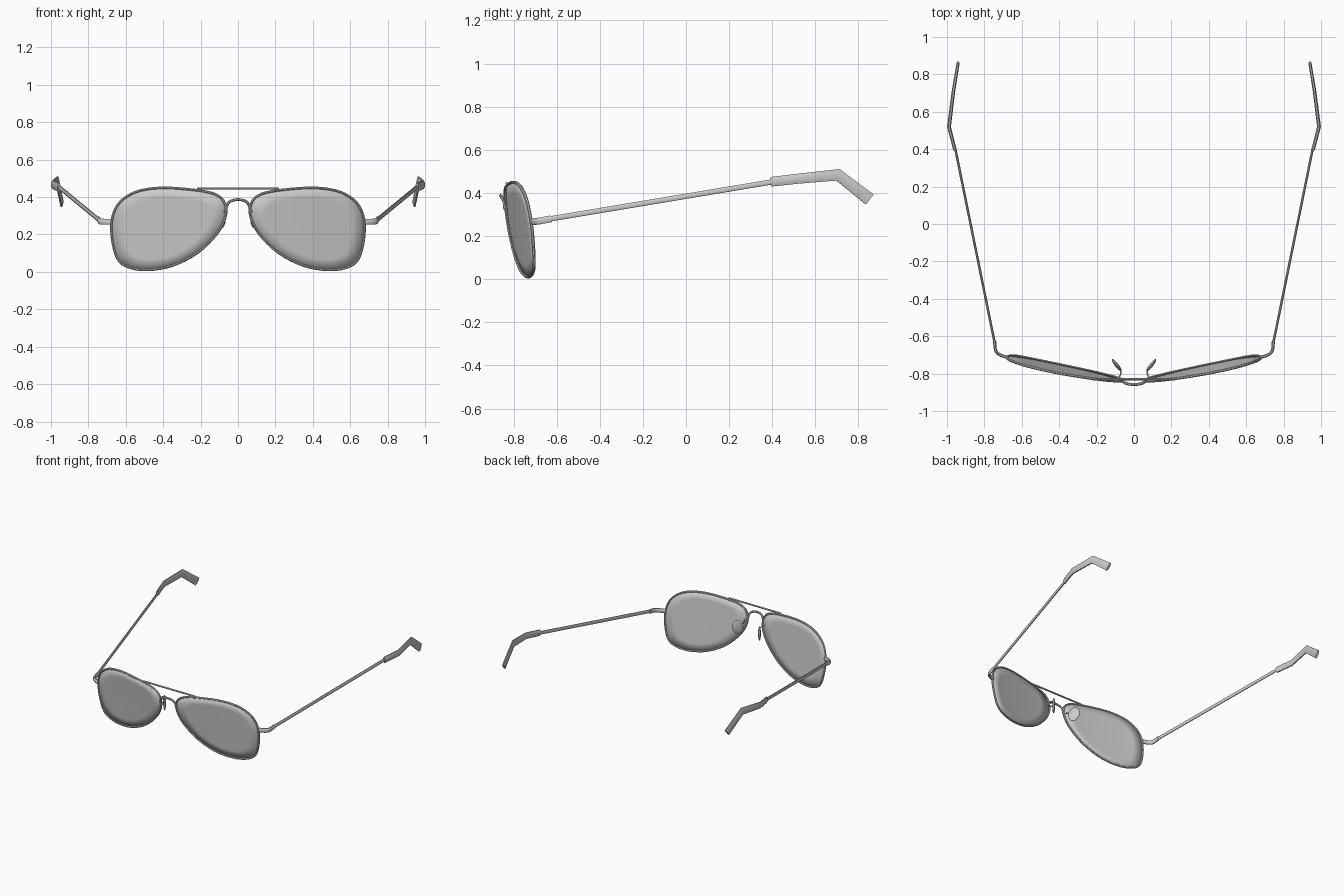
import bpy, bmesh, math
from mathutils import Vector, Matrix

if "Cube" in bpy.data.objects:
    bpy.data.objects.remove(bpy.data.objects["Cube"])


def finish(bm, name, mirror=True):
    bmesh.ops.recalc_face_normals(bm, faces=bm.faces)
    me = bpy.data.meshes.new(name)
    bm.to_mesh(me)
    bm.free()
    ob = bpy.data.objects.new(name, me)
    bpy.context.collection.objects.link(ob)
    bpy.ops.object.select_all(action='DESELECT')
    ob.select_set(True)
    bpy.context.view_layer.objects.active = ob
    bpy.ops.object.shade_smooth_by_angle(angle=math.radians(40))
    if mirror:
        m = ob.modifiers.new("Mirror", 'MIRROR')
        m.use_mirror_merge = False
    return ob


def smooth_path(pts, steps, closed=False):
    """Catmull-Rom interpolation through the points."""
    p = [Vector(q) for q in pts]
    n = len(p)
    get = (lambda i: p[i % n]) if closed else (lambda i: p[max(0, min(n - 1, i))])
    out = []
    for i in range(n if closed else n - 1):
        a, b, c, d = (get(i + k) for k in (-1, 0, 1, 2))
        for s in range(steps):
            t = s / steps
            out.append(0.5 * (2 * b + (c - a) * t + (2 * a - 5 * b + 4 * c - d) * t * t
                              + (3 * b - a - 3 * c + d) * t ** 3))
    if not closed:
        out.append(p[-1])
    return out


def sweep(name, path, w, h, sides=8, up=(0, 0, 1), closed=False, mirror=True):
    """Elliptical tube along a path: w across, h along the up direction.
    w and h may be lists with one value per point."""
    path = [Vector(q) for q in path]
    n = len(path)
    ws = w if isinstance(w, list) else [w] * n
    hs = h if isinstance(h, list) else [h] * n
    bm = bmesh.new()
    rings = []
    for i, q in enumerate(path):
        if closed:
            t = path[(i + 1) % n] - path[i - 1]
        else:
            t = path[min(i + 1, n - 1)] - path[max(i - 1, 0)]
        t.normalize()
        side = t.cross(Vector(up)).normalized()
        top = side.cross(t)
        rings.append([bm.verts.new(q + side * ws[i] * math.cos(a) + top * hs[i] * math.sin(a))
                      for a in (2 * math.pi * (k + 0.5) / sides for k in range(sides))])
    for i in range(n if closed else n - 1):
        a, b = rings[i], rings[(i + 1) % n]
        for k in range(sides):
            j = (k + 1) % sides
            bm.faces.new((a[k], a[j], b[j], b[k]))
    if not closed:
        bm.faces.new(rings[0])
        bm.faces.new(rings[-1])
    return finish(bm, name, mirror)


def on_lens(x, z):
    """Tilted, gently curved lens surface."""
    return Vector((x, -0.806 + 0.1 * x + 0.108 * x * x - 0.11 * z, z))


# Teardrop lens outline (x, z)
outline = [(0.107, 0.408), (0.2, 0.434), (0.385, 0.45), (0.52, 0.436), (0.607, 0.395),
           (0.657, 0.335), (0.677, 0.25), (0.668, 0.145), (0.637, 0.058), (0.57, 0.02),
           (0.47, 0.011), (0.345, 0.035), (0.215, 0.103), (0.113, 0.203), (0.068, 0.29),
           (0.068, 0.36)]
loop = [on_lens(p.x, p.y) for p in smooth_path([(x, z, 0) for x, z in outline], 4, True)]

# Lenses: concentric rings on the curved surface
bm = bmesh.new()
cx, cz = 0.40, 0.24
center = bm.verts.new(on_lens(cx, cz))
prev = None
for f in (0.25, 0.5, 0.75, 1.0):
    ring = [bm.verts.new(on_lens(cx + (p.x - cx) * f, cz + (p.z - cz) * f)) for p in loop]
    for k in range(len(ring)):
        j = (k + 1) % len(ring)
        if prev:
            bm.faces.new((prev[k], prev[j], ring[j], ring[k]))
        else:
            bm.faces.new((center, ring[j], ring[k]))
    prev = ring
lens = finish(bm, "lens")
sol = lens.modifiers.new("Thickness", 'SOLIDIFY')
sol.thickness = 0.005
sol.offset = 0

# Wire rims
sweep("rim", loop, 0.007, 0.008, 8, up=(0, 1, 0), closed=True)

# Brow bar and arched nose bridge
sweep("brow_bar", [(-0.22, -0.83, 0.445), (0.22, -0.83, 0.445)], 0.007, 0.006, 8, mirror=False)
arch = [(0.066, -0.84, 0.325), (0.058, -0.843, 0.358), (0.04, -0.853, 0.378), (0, -0.859, 0.387)]
arch = [(-x, y, z) for x, y, z in arch] + arch[-2::-1]
sweep("bridge", smooth_path(arch, 4), 0.008, 0.008, 8, up=(0, 1, 0), mirror=False)

# Nose pads and their wire arms
sweep("pad_arm", smooth_path([(0.071, -0.84, 0.325), (0.08, -0.822, 0.318), (0.07, -0.797, 0.308),
                              (0.077, -0.775, 0.298), (0.094, -0.757, 0.29)], 4), 0.004, 0.004, 6)
bm = bmesh.new()
bmesh.ops.create_uvsphere(bm, u_segments=16, v_segments=10, radius=1,
                          matrix=Matrix.Translation((0.092, -0.755, 0.287))
                          @ Matrix.Rotation(math.radians(52), 4, 'Z')
                          @ Matrix.Rotation(math.radians(15), 4, 'Y')
                          @ Matrix.Diagonal((0.040, 0.010, 0.054, 1)))
finish(bm, "nose_pad")

# End pieces wrapping back from the rims to the hinges
hinge = smooth_path([(0.675, -0.713, 0.268), (0.715, -0.7, 0.268), (0.74, -0.675, 0.271),
                     (0.745, -0.625, 0.28)], 4)
sweep("end_piece", hinge, 0.009, 0.017, 8)

# Temple arms, flattened, rising and splaying outward
sweep("temple_arm", [(0.744, -0.64, 0.278), (0.957, 0.41, 0.453)], 0.007, 0.013, 8)

# Ear tips: flat sleeves bending down and inward
sweep("ear_tip", [(0.957, 0.395, 0.452), (0.989, 0.52, 0.466), (0.966, 0.705, 0.484),
                  (0.942, 0.852, 0.37)],
      [0.010, 0.011, 0.010, 0.009], [0.024, 0.025, 0.030, 0.032], 8)
